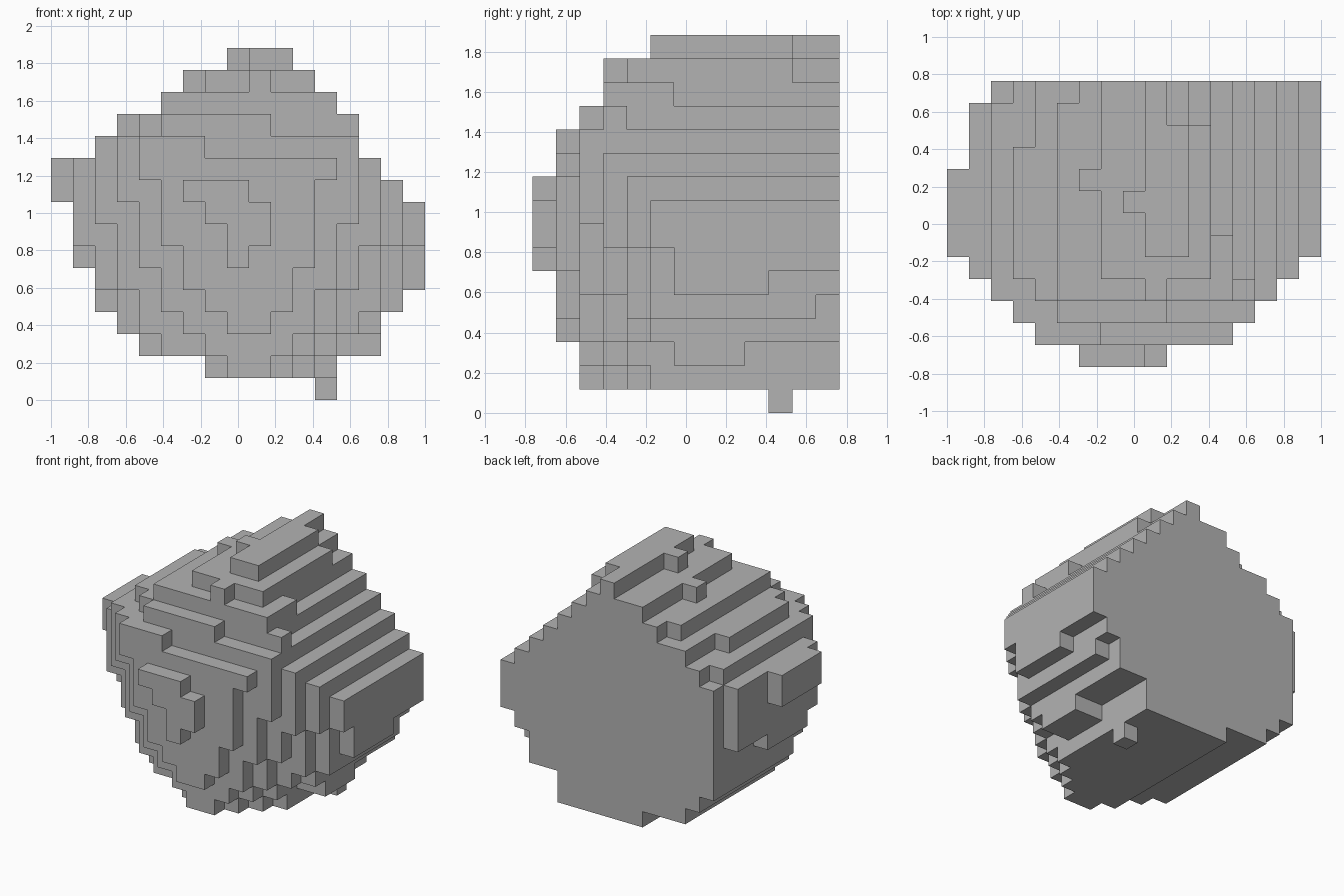
import bpy
import bmesh
from mathutils import Vector

default_cube = bpy.data.objects.get("Cube")
if default_cube:
    bpy.data.objects.remove(default_cube, do_unlink=True)

# Block grid: columns across, layers from front to back, rows upward
WIDTH, DEPTH = 17, 13
BLOCK = 2 / WIDTH

blocks = set()


def box(columns, layers, rows):
    """All grid cells inside three half-open ranges."""
    return {(x, y, z) for x in range(*columns)
            for y in range(*layers) for z in range(*rows)}


def add(columns, layers, rows):
    blocks.update(box(columns, layers, rows))


def trim(columns, layers, rows):
    blocks.difference_update(box(columns, layers, rows))


def add_slice(layers, bottom_row, spans):
    """Stack one horizontal run of blocks per row, from the bottom up."""
    for row, span in enumerate(spans, bottom_row):
        add(span, layers, (row, row + 1))


# Stepped front, each slice wider than the one before it
add_slice((0, 1), 6, [(8, 9), (8, 10), (7, 10), (6, 9)])
add_slice((1, 2), 3, [(8, 10), (7, 11), (6, 11), (6, 12), (5, 12),
                      (5, 12), (5, 12), (4, 13), (4, 7)])
add_slice((2, 3), 1, [(8, 10), (7, 11), (6, 12), (5, 12), (5, 13), (4, 13),
                      (4, 13), (4, 14), (3, 14), (3, 14), (3, 14), (5, 10)])
add_slice((3, 4), 1, [(7, 11), (5, 12), (4, 13), (4, 13), (3, 14), (3, 14),
                      (3, 15), (2, 15), (2, 15), (2, 15), (2, 14), (4, 14),
                      (5, 13), (9, 10)])
add_slice((4, 5), 1, [(7, 12), (4, 13), (3, 14), (3, 15), (2, 15), (2, 15),
                      (1, 16), (1, 16), (1, 16), (1, 15), (2, 14), (3, 13),
                      (5, 13), (7, 12)])

# Main body, running straight to the flat back
add_slice((5, DEPTH), 1, [(7, 13), (4, 13), (3, 15), (2, 16), (2, 16), (1, 16),
                          (1, 17), (1, 17), (0, 16), (0, 15), (2, 14), (3, 13),
                          (5, 13), (7, 12), (9, 11)])

# Bulges on the left side
add((16, 17), (6, DEPTH), (6, 7))
add((16, 17), (6, 10), (5, 6))
add((13, 15), (6, 9), (2, 3))

# Single blocks on the crest and below
add((8, 9), (7, 8), (15, 16))
add((6, 7), (8, 9), (14, 15))
add((12, 13), (10, 11), (0, 1))

# Notches towards the back of the left side and crest
trim((12, 13), (6, DEPTH), (13, 14))
trim((10, 11), (11, DEPTH), (15, 16))
trim((11, 12), (11, DEPTH), (14, 15))
trim((15, 16), (12, DEPTH), (4, 5))

# Notches towards the back of the right side
trim((5, 6), (12, DEPTH), (13, 14))
trim((3, 4), (10, DEPTH), (12, 13))
trim((2, 3), (12, DEPTH), (11, 12))
trim((0, 1), (9, DEPTH), (9, 11))
trim((1, 2), (12, DEPTH), (6, 11))
trim((1, 2), (9, DEPTH), (6, 7))

# Skin: one square for every exposed block side
bm = bmesh.new()
origin = Vector((-WIDTH / 2, -DEPTH / 2, 0))
for block in sorted(blocks):
    for axis in range(3):
        for side in (-1, 1):
            step = Vector((0, 0, 0))
            step[axis] = side
            neighbour = tuple(int(c) for c in Vector(block) + step)
            if neighbour in blocks:
                continue
            u, v = Vector((0, 0, 0)), Vector((0, 0, 0))
            u[(axis + 1) % 3] = 0.5
            v[(axis + 2) % 3] = 0.5 * side
            centre = Vector(block) + origin + Vector((0.5, 0.5, 0.5)) + step / 2
            corners = (centre - u - v, centre + u - v,
                       centre + u + v, centre - u + v)
            bm.faces.new([bm.verts.new(c * BLOCK) for c in corners])
bmesh.ops.remove_doubles(bm, verts=bm.verts[:], dist=BLOCK / 100)

mesh = bpy.data.meshes.new("blocky_rock")
bm.to_mesh(mesh)
bm.free()

# Plain grey stone
stone = bpy.data.materials.new("stone_grey")
stone.use_nodes = True
grey = (0.45, 0.45, 0.45, 1)
stone.diffuse_color = grey
stone.node_tree.nodes["Principled BSDF"].inputs["Base Color"].default_value = grey
mesh.materials.append(stone)

rock = bpy.data.objects.new("blocky_rock", mesh)
bpy.context.collection.objects.link(rock)
